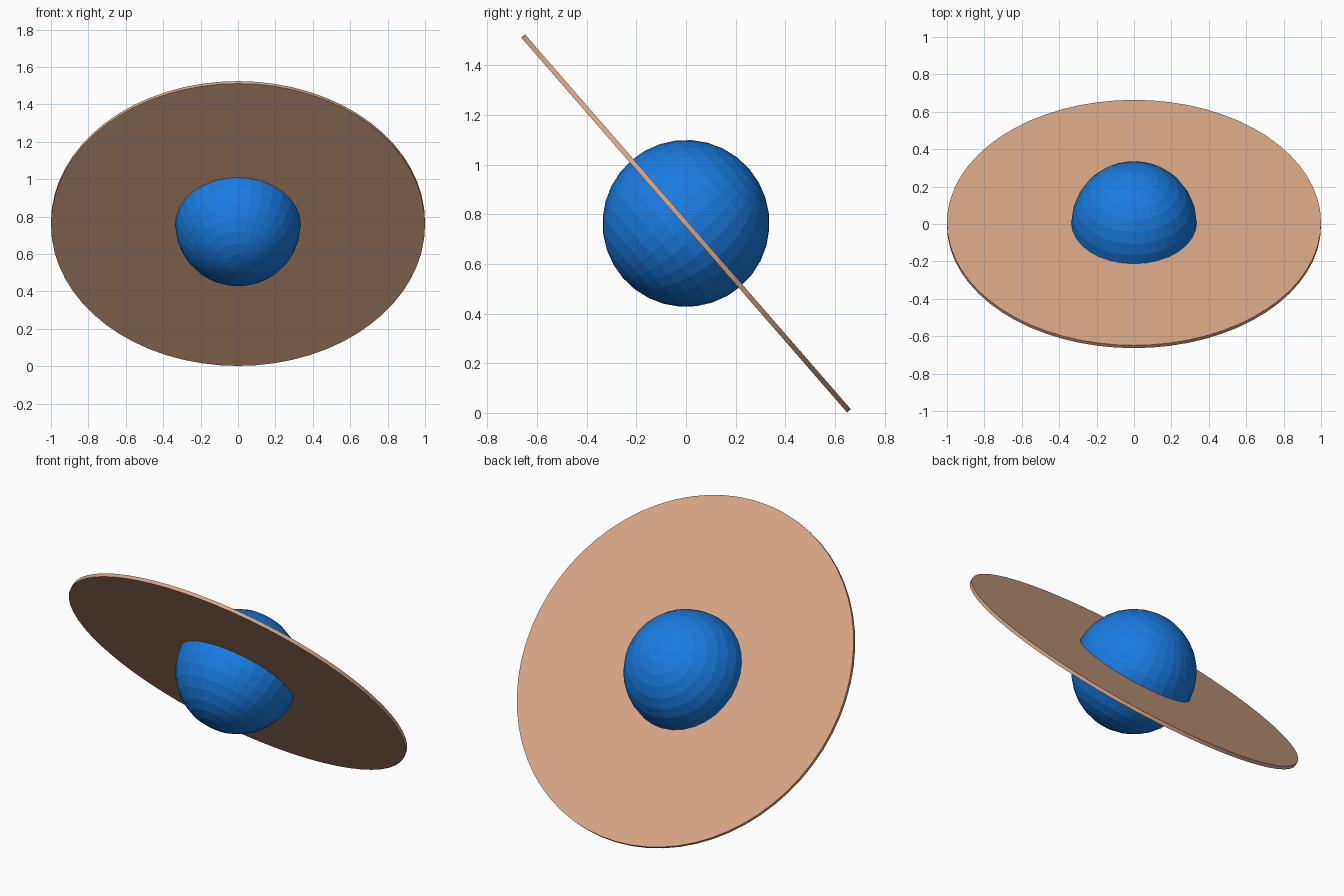
import bpy, math

if "Cube" in bpy.data.objects:
    bpy.data.objects.remove(bpy.data.objects["Cube"])

TILT = (math.radians(-49), 0, 0)
CENTRE = (0, 0, 0.763)


def finish(name, colour):
    obj = bpy.context.object
    obj.name = name
    mat = bpy.data.materials.new(name + "_colour")
    mat.diffuse_color = (*colour, 1)
    mat.use_nodes = True
    mat.node_tree.nodes["Principled BSDF"].inputs["Base Color"].default_value = mat.diffuse_color
    obj.data.materials.append(mat)
    return obj


# planet: flat-shaded ball sharing the tilt of its ring
bpy.ops.mesh.primitive_uv_sphere_add(segments=32, ring_count=16, radius=0.336,
                                     location=CENTRE, rotation=TILT)
finish("planet", (0.01, 0.2, 0.75))

# ring: thin tilted disc through the middle of the planet
bpy.ops.mesh.primitive_cylinder_add(vertices=64, radius=1, depth=0.02,
                                    location=CENTRE, rotation=TILT)
finish("ring_disc", (0.68, 0.38, 0.24))
